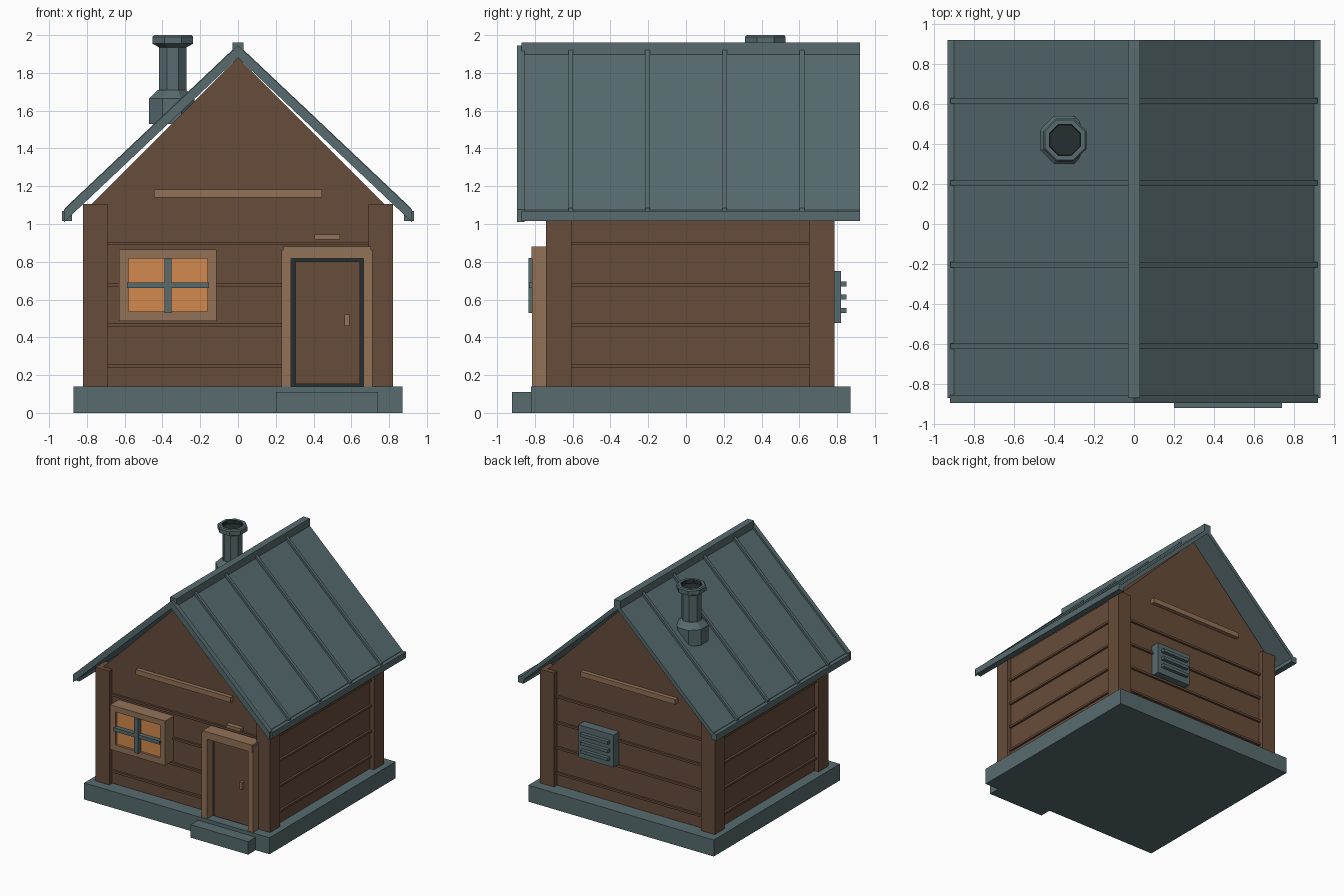
import bpy, bmesh, math
from mathutils import Matrix

if "Cube" in bpy.data.objects:
    bpy.data.objects.remove(bpy.data.objects["Cube"])


def material(name, rgb):
    """Flat material from 0-255 display values, converted to linear."""
    m = bpy.data.materials.new(name)
    m.diffuse_color = [((c / 255 + 0.055) / 1.055) ** 2.4 for c in rgb] + [1]
    m.use_nodes = True
    m.node_tree.nodes["Principled BSDF"].inputs["Base Color"].default_value = m.diffuse_color
    return m


WOOD = material("brown_wood", (103, 76, 58))
TRIM = material("tan_trim", (146, 114, 88))
SLATE = material("slate_metal", (87, 107, 110))
DARK = material("dark_gap", (37, 46, 48))
GLOW = material("orange_glass", (212, 138, 78))


def finish(name, bm, *mats):
    bmesh.ops.recalc_face_normals(bm, faces=bm.faces)
    me = bpy.data.meshes.new(name)
    bm.to_mesh(me)
    bm.free()
    for m in mats:
        me.materials.append(m)
    ob = bpy.data.objects.new(name, me)
    bpy.context.collection.objects.link(ob)
    return ob


def boxes(name, mat, *spans):
    """One object from boxes given as (x0, x1, y0, y1, z0, z1)."""
    bm = bmesh.new()
    for x0, x1, y0, y1, z0, z1 in spans:
        mtx = Matrix.Translation(((x0 + x1) / 2, (y0 + y1) / 2, (z0 + z1) / 2))
        mtx = mtx @ Matrix.Diagonal((x1 - x0, y1 - y0, z1 - z0, 1))
        bmesh.ops.create_cube(bm, size=1, matrix=mtx)
    return finish(name, bm, mat)


def prism(name, mat, profile, spans):
    """Extrude an x-z profile along y over each (y0, y1) span."""
    bm = bmesh.new()
    for y0, y1 in spans:
        a = [bm.verts.new((x, y0, z)) for x, z in profile]
        b = [bm.verts.new((x, y1, z)) for x, z in profile]
        bm.faces.new(a)
        bm.faces.new(b)
        for i in range(len(a)):
            j = (i + 1) % len(a)
            bm.faces.new((a[i], a[j], b[j], b[i]))
    return finish(name, bm, mat)


# Foundation and door step
boxes("foundation", SLATE, (-0.87, 0.87, -0.82, 0.87, 0, 0.14))
boxes("door_step", SLATE, (0.20, 0.74, -0.92, -0.80, 0, 0.11))

# House body with gables
WX, WF, WB = 0.78, -0.70, 0.745
prism("house_body", WOOD,
      [(-WX, 0.14), (WX, 0.14), (WX, 1.10), (0, 1.88), (-WX, 1.10)], [(WF, WB)])

# Corner posts
boxes("corner_posts", WOOD, *[
    (x, x + 0.13, y, y + 0.133, 0.14, 1.105)
    for x in (-0.82, 0.69) for y in (-0.74, 0.652)])

# Horizontal siding battens on all four walls
battens = []
for z in (0.24, 0.455, 0.67, 0.888):
    battens += [(-0.69, 0.69, WF - 0.018, WF + 0.01, z, z + 0.018),
                (-0.69, 0.69, WB - 0.01, WB + 0.018, z, z + 0.018)]
    battens += [(s * WX - 0.018, s * WX + 0.018, -0.61, 0.652, z, z + 0.018)
                for s in (-1, 1)]
boxes("siding_battens", WOOD, *battens)

# Tan planks across the gables and a small ledge over the door
boxes("gable_planks", TRIM,
      (-0.445, 0.445, -0.735, WF + 0.01, 1.14, 1.183),
      (-0.445, 0.445, WB - 0.01, 0.78, 1.14, 1.183))
boxes("door_ledge", TRIM, (0.405, 0.54, -0.74, WF + 0.01, 0.918, 0.945))

# Window
boxes("window_frame", TRIM,
      (-0.63, -0.58, -0.815, WF, 0.487, 0.865),
      (-0.162, -0.113, -0.815, WF, 0.487, 0.865),
      (-0.58, -0.162, -0.815, WF, 0.817, 0.865),
      (-0.58, -0.162, -0.815, WF, 0.487, 0.537))
boxes("window_glass", GLOW, (-0.58, -0.162, -0.795, WF, 0.537, 0.817))
boxes("window_bars", SLATE,
      (-0.39, -0.353, -0.835, -0.79, 0.53, 0.82),
      (-0.587, -0.153, -0.832, -0.79, 0.66, 0.69))

# Door
boxes("door_frame", TRIM,
      (0.23, 0.28, -0.815, WF, 0.14, 0.862),
      (0.665, 0.712, -0.815, WF, 0.14, 0.862),
      (0.24, 0.705, -0.818, WF, 0.818, 0.88))
boxes("door_gap", DARK, (0.28, 0.665, -0.735, WF, 0.14, 0.818))
boxes("door_panel", WOOD, (0.305, 0.645, -0.76, WF, 0.153, 0.802))
boxes("door_handle", TRIM, (0.565, 0.59, -0.79, -0.755, 0.46, 0.52))

# Back vent with slats
boxes("back_vent", SLATE, (0.105, 0.435, WB, 0.82, 0.475, 0.75))
boxes("vent_slats", SLATE, *[
    (0.14, 0.40, 0.81, 0.85, z, z + 0.026) for z in (0.53, 0.60, 0.67)])

# Roof: sloping strips described by height offsets at the ridge
SLOPE = 0.945


def slope_profile(side, top, bottom, reach):
    return [(0, top), (side * reach, top - SLOPE * reach),
            (side * reach, bottom - SLOPE * reach), (0, bottom)]


for side, label in ((-1, "left"), (1, "right")):
    prism("roof_panel_" + label, SLATE,
          slope_profile(side, 1.925, 1.88, 0.90), [(-0.87, 0.92)])
    prism("roof_seams_" + label, SLATE, slope_profile(side, 1.95, 1.90, 0.917),
          [(y - 0.013, y + 0.013) for y in (-0.61, -0.203, 0.205, 0.615)])
    prism("rake_trim_" + label, SLATE,
          slope_profile(side, 1.945, 1.88, 0.92), [(-0.895, -0.855)])
    e = sorted((side * 0.88, side * 0.932))
    boxes("eave_trim_" + label, SLATE, (e[0], e[1], -0.87, 0.92, 1.017, 1.07))
boxes("ridge_cap", SLATE, (-0.03, 0.03, -0.87, 0.92, 1.89, 1.96))


# Octagonal chimney, radii measured to the flats
def octagon_stack(name, cx, cy, rings, dark_from):
    bm = bmesh.new()
    loops = []
    for r, z in rings:
        rad = r / math.cos(math.pi / 8)
        loops.append([bm.verts.new((cx + rad * math.cos((k + 0.5) * math.pi / 4),
                                    cy + rad * math.sin((k + 0.5) * math.pi / 4), z))
                      for k in range(8)])
    for i, (lo, hi) in enumerate(zip(loops, loops[1:])):
        for k in range(8):
            f = bm.faces.new((lo[k], lo[(k + 1) % 8], hi[(k + 1) % 8], hi[k]))
            f.material_index = int(i >= dark_from)
    bm.faces.new(loops[0])
    bm.faces.new(loops[-1]).material_index = int(dark_from < len(rings))
    return finish(name, bm, SLATE, DARK)


octagon_stack("chimney_base", -0.35, 0.42,
              [(0.12, 1.53), (0.12, 1.665), (0.075, 1.71)], 9)
octagon_stack("chimney_pipe", -0.345, 0.42,
              [(0.072, 1.60), (0.072, 1.935), (0.108, 1.955), (0.108, 1.99),
               (0.10, 2.0), (0.078, 2.0), (0.075, 1.97)], 5)
